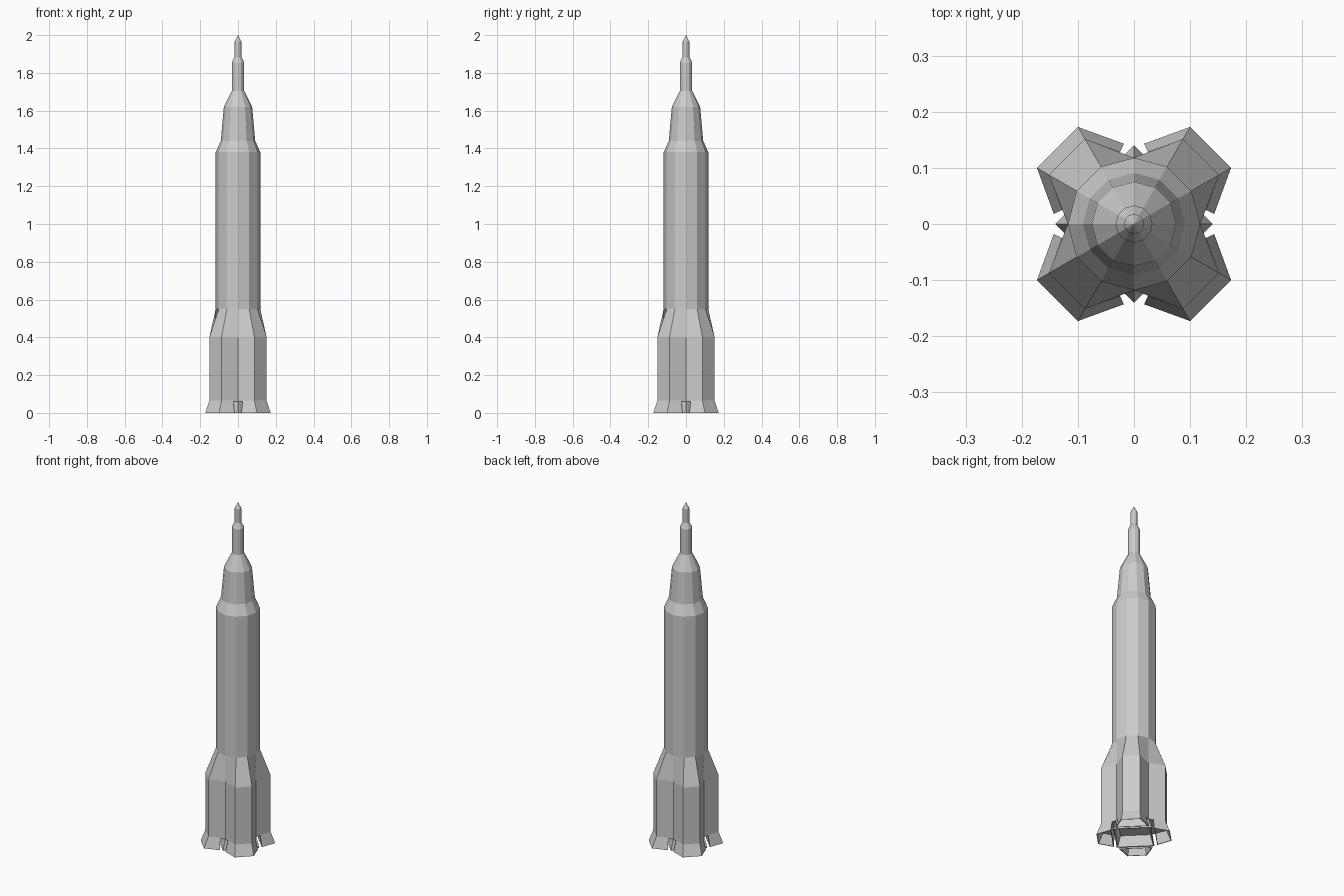
import bpy, bmesh
from math import sin, cos, pi
from mathutils import Matrix, Vector

cube = bpy.data.objects.get("Cube")
if cube:
    bpy.data.objects.remove(cube)

grey = bpy.data.materials.new("light grey")
grey.use_nodes = True
colour = (0.6, 0.6, 0.6, 1)
grey.diffuse_color = colour
grey.node_tree.nodes["Principled BSDF"].inputs["Base Color"].default_value = colour


def finish(name, bm):
    mesh = bpy.data.meshes.new(name)
    bm.to_mesh(mesh)
    bm.free()
    mesh.materials.append(grey)
    obj = bpy.data.objects.new(name, mesh)
    bpy.context.collection.objects.link(obj)
    return obj


def loft(name, rings, cap_top=False, cap_bottom=False):
    """Skin a stack of rings that all have the same number of points."""
    bm = bmesh.new()
    loops = [[bm.verts.new(p) for p in ring] for ring in rings]
    n = len(loops[0])
    for low, high in zip(loops, loops[1:]):
        for i in range(n):
            j = (i + 1) % n
            bm.faces.new((low[i], low[j], high[j], high[i]))
    if cap_top:
        bm.faces.new(loops[-1])
    if cap_bottom:
        bm.faces.new(loops[0][::-1])
    bmesh.ops.remove_doubles(bm, verts=bm.verts, dist=0.0001)
    return finish(name, bm)


def ring(z, r, corner=None):
    """Twelve points; corner widens all but the four on the axes."""
    pts = []
    for i in range(12):
        rad = r if i % 3 == 0 or corner is None else corner
        pts.append((rad * cos(i * pi / 6), rad * sin(i * pi / 6), z))
    return pts


# Lower stage with four clustered boosters fairing into the round core
loft("booster_cluster", [ring(0.06, 0.118, 0.175), ring(0.4, 0.118, 0.175),
                         ring(0.55, 0.118)], cap_bottom=True)

# Core, shoulders, capsule and escape tower
profile = [(0.55, 0.118), (1.38, 0.118), (1.44, 0.091), (1.62, 0.075), (1.705, 0.033),
           (1.855, 0.033), (1.885, 0.018), (1.965, 0.018), (2.0, 0.00001)]
loft("core_and_nose", [ring(z, r) for z, r in profile])

# Flared skirt under each booster, with a thin rim and hollow inside
top = [(0.1515, 0.0875), (0.0875, 0.1515), (0.025, 0.128), (0.128, 0.025)]
bottom = [(0.173, 0.1), (0.1, 0.173), (0.018, 0.143), (0.143, 0.018)]


def shrink(pts, f):
    c = sum((Vector(p) for p in pts), Vector((0, 0))) / len(pts)
    return [c + (Vector(p) - c) * f for p in pts]


def at(pts, z):
    return [(p[0], p[1], z) for p in pts]


names = ["back_left", "back_right", "front_right", "front_left"]
for k, side in enumerate(names):
    skirt = loft(side + "_skirt", [at(top, 0.065), at(bottom, 0), at(shrink(bottom, 0.93), 0),
                                   at(shrink(top, 0.93), 0.058)])
    skirt.data.transform(Matrix.Rotation(k * pi / 2, 4, "Z"))

# Square central nozzle with its corners on the axes


def square(z, r):
    return [(r * cos(i * pi / 2), r * sin(i * pi / 2), z) for i in range(4)]


loft("centre_nozzle", [square(0.065, 0.118), square(0, 0.14), square(0, 0.132),
                       square(0.058, 0.11)])

# Consistent outward normals
for obj in bpy.context.collection.objects:
    if obj.type == "MESH" and obj.data.materials and obj.data.materials[0] == grey:
        bm = bmesh.new()
        bm.from_mesh(obj.data)
        bmesh.ops.recalc_face_normals(bm, faces=bm.faces)
        bm.to_mesh(obj.data)
        bm.free()
